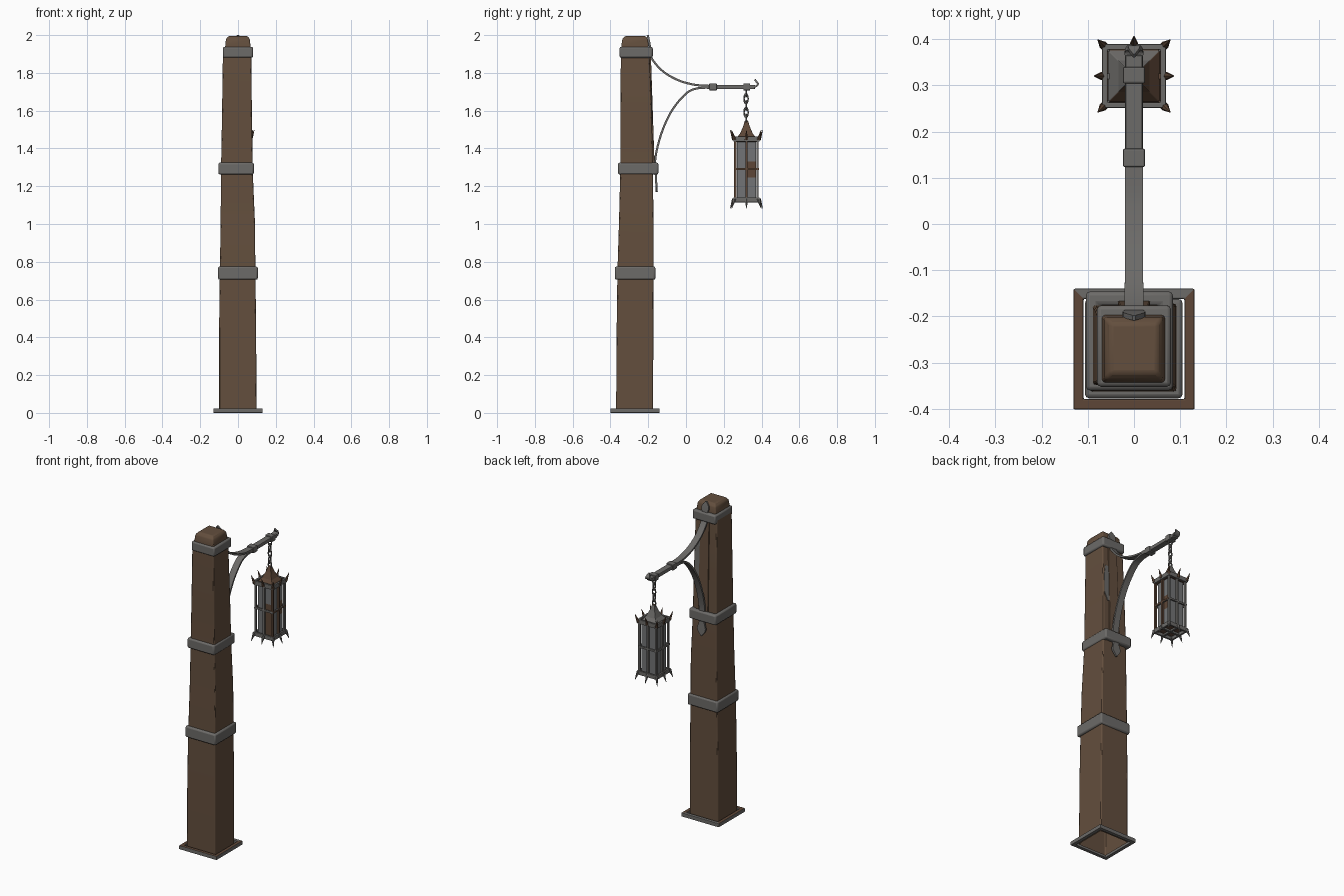
import bpy, bmesh, math
from mathutils import Vector, Matrix

if "Cube" in bpy.data.objects:
    bpy.data.objects.remove(bpy.data.objects["Cube"])


def material(name, rgb):
    m = bpy.data.materials.new(name)
    m.diffuse_color = (*rgb, 1)
    m.use_nodes = True
    m.node_tree.nodes["Principled BSDF"].inputs["Base Color"].default_value = m.diffuse_color
    return m


WOOD = material("brown_wood", (0.125, 0.077, 0.047))
IRON = material("grey_iron", (0.15, 0.145, 0.138))
RUST = material("rusty_iron", (0.11, 0.062, 0.038))
GLASS = material("grey_glass", (0.17, 0.175, 0.18))
LY = 0.32  # lantern centre in y


def finish(bm, name, mats, bevel=0, smooth=False, rule=None):
    bmesh.ops.recalc_face_normals(bm, faces=bm.faces)
    me = bpy.data.meshes.new(name)
    if rule:
        for f in bm.faces:
            f.material_index = rule(f.calc_center_median(), f.normal)
    bm.to_mesh(me)
    bm.free()
    for m in mats:
        me.materials.append(m)
    ob = bpy.data.objects.new(name, me)
    bpy.context.collection.objects.link(ob)
    if bevel:
        b = ob.modifiers.new("soft_edges", "BEVEL")
        b.width, b.segments, b.limit_method = bevel, 2, 'ANGLE'
    if smooth:
        bpy.context.view_layer.objects.active = ob
        ob.select_set(True)
        bpy.ops.object.shade_smooth_by_angle(angle=math.radians(40))
        ob.select_set(False)
    return ob


def loft(bm, rings, closed=False, caps=(True, True)):
    vs = [[bm.verts.new(p) for p in r] for r in rings]
    n = len(rings[0])
    pairs = list(zip(vs, vs[1:])) + ([(vs[-1], vs[0])] if closed else [])
    for a, b in pairs:
        for i in range(n):
            bm.faces.new((a[i], a[(i + 1) % n], b[(i + 1) % n], b[i]))
    if not closed:
        if caps[0]:
            bm.faces.new(vs[0][::-1])
        if caps[1]:
            bm.faces.new(vs[-1])


def rect(x0, x1, y0, y1, z):
    return [(x0, y0, z), (x1, y0, z), (x1, y1, z), (x0, y1, z)]


def box(bm, x0, x1, y0, y1, z0, z1):
    loft(bm, [rect(x0, x1, y0, y1, z0), rect(x0, x1, y0, y1, z1)])


def square_ring(bm, x0, x1, y0, y1, z0, z1, t):
    outer, inner = (x0, x1, y0, y1), (x0 + t, x1 - t, y0 + t, y1 - t)
    loft(bm, [rect(*outer, z0), rect(*outer, z1), rect(*inner, z1), rect(*inner, z0)], closed=True)


def spike(bm, base, tip, r, n=6):
    base, tip = Vector(base), Vector(tip)
    d = tip - base
    mat = Matrix.Translation((base + tip) / 2) @ d.to_track_quat('Z', 'Y').to_matrix().to_4x4()
    bmesh.ops.create_cone(bm, cap_ends=True, segments=n, radius1=r, radius2=0.001,
                          depth=d.length, matrix=mat)


def spline(pts, steps=6):
    p = [Vector(q) for q in pts]
    p = [2 * p[0] - p[1]] + p + [2 * p[-1] - p[-2]]
    out = []
    for a, b, c, d in zip(p, p[1:], p[2:], p[3:]):
        for k in range(steps):
            t = k / steps
            out.append(0.5 * (2 * b + (c - a) * t + (2 * a - 5 * b + 4 * c - d) * t * t
                              + (3 * b - a - 3 * c + d) * t ** 3))
    return out + [p[-2]]


def strap(name, pts, thick):
    """Flat bar along (y, z, half_width) points."""
    bm, path, rings = bmesh.new(), spline(pts), []
    for i, p in enumerate(path):
        d = path[min(i + 1, len(path) - 1)] - path[max(i - 1, 0)]
        n = Vector((-d.y, d.x)).normalized() * thick / 2
        w = p.z
        rings.append([(-w, p.x - n.x, p.y - n.y), (w, p.x - n.x, p.y - n.y),
                      (w, p.x + n.x, p.y + n.y), (-w, p.x + n.x, p.y + n.y)])
    loft(bm, rings)
    return finish(bm, name, [IRON], smooth=True)


# Tapered, slightly crooked post with a rounded top and an open foot
bm = bmesh.new()
loft(bm, [rect(*r) for r in [
    (-.100, .098, -.370, -.174, .005), (-.100, .096, -.367, -.173, .45),
    (-.096, .092, -.363, -.172, .75), (-.092, .090, -.355, -.172, 1.0),
    (-.090, .078, -.348, -.175, 1.28), (-.085, .074, -.347, -.180, 1.55),
    (-.080, .070, -.345, -.193, 1.90), (-.067, .066, -.342, -.198, 1.945),
    (-.064, .062, -.337, -.202, 1.98), (-.050, .050, -.322, -.216, 1.995)]], caps=(False, True))
finish(bm, "post", [WOOD], bevel=0.006, smooth=True)

# Foot frame, weathered brown on the upper faces
bm = bmesh.new()
square_ring(bm, -.131, .131, -.401, -.140, 0, .024, .022)
finish(bm, "foot_frame", [IRON, RUST], bevel=0.003,
       rule=lambda c, n: int(n.z > .9 and c.y < -.17))

# Iron bands round the post
for name, r in {"lower_band": (-.106, .105, -.377, -.162, .705, .775),
                "middle_band": (-.104, .084, -.360, -.146, 1.262, 1.325),
                "upper_band": (-.080, .080, -.352, -.176, 1.880, 1.938)}.items():
    bm = bmesh.new()
    square_ring(bm, *r, .03)
    finish(bm, name, [IRON], bevel=0.009, smooth=True)

# Back board between the bands, with a worn grey patch
bm = bmesh.new()
loft(bm, [rect(-.035, .035, -.185, -.166, 1.3), rect(-.030, .030, -.2, -.186, 1.9)])
finish(bm, "back_board", [WOOD], bevel=0.003)
bm = bmesh.new()
loft(bm, [rect(.025, .045, -.185, -.176, 1.53), rect(.005, .066, -.19, -.179, 1.58),
          rect(.005, .064, -.195, -.183, 1.70), rect(.03, .055, -.195, -.186, 1.76)])
finish(bm, "worn_patch", [IRON])

# Bracket straps with leaf-shaped ends, and the hanging arm
strap("upper_strap", [(-.203, 2.0, .003), (-.196, 1.97, .024), (-.190, 1.93, .018), (-.186, 1.885, .02),
                      (-.13, 1.815, .02), (-.05, 1.765, .02), (.04, 1.738, .02), (.13, 1.731, .02)], .011)
strap("lower_strap", [(-.155, 1.17, .003), (-.157, 1.21, .028), (-.160, 1.26, .018), (-.162, 1.35, .02),
                      (-.13, 1.48, .02), (-.075, 1.60, .02), (0, 1.69, .02), (.06, 1.718, .02),
                      (.13, 1.722, .02)], .011)
bm = bmesh.new()
box(bm, -.019, .019, .11, .365, 1.714, 1.737)
finish(bm, "arm", [IRON], bevel=0.004)
for name, y, h in (("inner_collar", .143, .02), ("outer_collar", .322, .018)):
    bm = bmesh.new()
    box(bm, -.024, .024, y - h, y + h, 1.707, 1.744)
    finish(bm, name, [IRON], bevel=0.004)
strap("arm_curl", [(.35, 1.725, .018), (.372, 1.73, .02), (.381, 1.742, .014),
                   (.374, 1.752, .010), (.364, 1.765, .002)], .010)

# Chain of alternating oval links
for i in range(5):
    bpy.ops.mesh.primitive_torus_add(major_segments=12, minor_segments=6, major_radius=.013,
                                     minor_radius=.0045, location=(0, LY - .002, 1.555 + .036 * i),
                                     rotation=(math.pi / 2, 0, math.pi / 2 * (i % 2)))
    link = bpy.context.object
    link.name = f"chain_link_{i + 1}"
    link.scale = (.85, 1.75, 1)
    link.data.materials.append(IRON)
    bpy.ops.object.shade_smooth()

# Lantern roof, sweeping up to a steep cap
bm = bmesh.new()
loft(bm, [rect(-w, w, LY - w, LY + w, z) for w, z in
          ((.058, 1.435), (.056, 1.452), (.034, 1.478), (.018, 1.515), (.008, 1.548))])
finish(bm, "lantern_roof", [RUST, IRON], bevel=0.002,
       rule=lambda c, n: int(c.z > 1.46 and (n.y > .5 or n.x < -.5)))

# Lantern cage: three square hoops and eight uprights
for name, h, z0, z1, t in (("top_hoop", .069, 1.437, 1.464, .012), ("middle_hoop", .066, 1.285, 1.297, .010),
                           ("bottom_hoop", .069, 1.115, 1.140, .012)):
    bm = bmesh.new()
    square_ring(bm, -h, h, LY - h, LY + h, z0, z1, t)
    finish(bm, name, [IRON, RUST], bevel=0.002, rule=lambda c, n: int(n.x > .5 and n.y < .5 and c.z > 1.2 and c.z < 1.4))
dirs = [(i, j) for i in (-1, 0, 1) for j in (-1, 0, 1) if i or j]
bm = bmesh.new()
for i, j in dirs:
    x, y = i * .059, LY + j * .059
    box(bm, x - .006, x + .006, y - .006, y + .006, 1.12, 1.455)
finish(bm, "cage_uprights", [IRON, RUST], rule=lambda c, n: int(c.x > .03 and c.y < LY + .03))

# Glass panes with rusty lower-right sections, and cross bars underneath
bm = bmesh.new()
for k in range(4):
    rot = Matrix.Translation((0, LY, 0)) @ Matrix.Rotation(k * math.pi / 2, 4, 'Z')
    xs, zs = (-.05, 0, .05), (1.125, 1.245, 1.33, 1.455)
    grid = [[bm.verts.new(rot @ Vector((x, -.05, z))) for x in xs] for z in zs]
    for r in range(3):
        for c in range(2):
            bm.faces.new((grid[r][c], grid[r][c + 1], grid[r + 1][c + 1], grid[r + 1][c]))
bmesh.ops.remove_doubles(bm, verts=bm.verts, dist=.0001)
finish(bm, "lantern_panes", [GLASS, RUST], rule=lambda c, n: int(
    (c.x > .04 and c.y > LY and 1.24 < c.z < 1.34) or (c.y < LY - .04 and c.x > 0 and c.z < 1.35)))
bm = bmesh.new()
box(bm, -.05, .05, LY - .05, LY + .05, 1.130, 1.136)
finish(bm, "lantern_floor", [RUST])
bm = bmesh.new()
box(bm, -.06, .06, LY - .006, LY + .006, 1.118, 1.129)
box(bm, -.006, .006, LY - .06, LY + .06, 1.1185, 1.1285)
finish(bm, "floor_bars", [IRON])

# Outward spikes above and below the cage
for name, z, s, mat in (("top_spikes", 1.447, 1, RUST), ("bottom_spikes", 1.132, -1, IRON)):
    bm = bmesh.new()
    for i, j in dirs:
        a, b = (.064, .078) if i and j else (.066, .086)
        spike(bm, (i * a, LY + j * a, z), (i * b, LY + j * b, z + s * .05), .0105)
    finish(bm, name, [mat])
